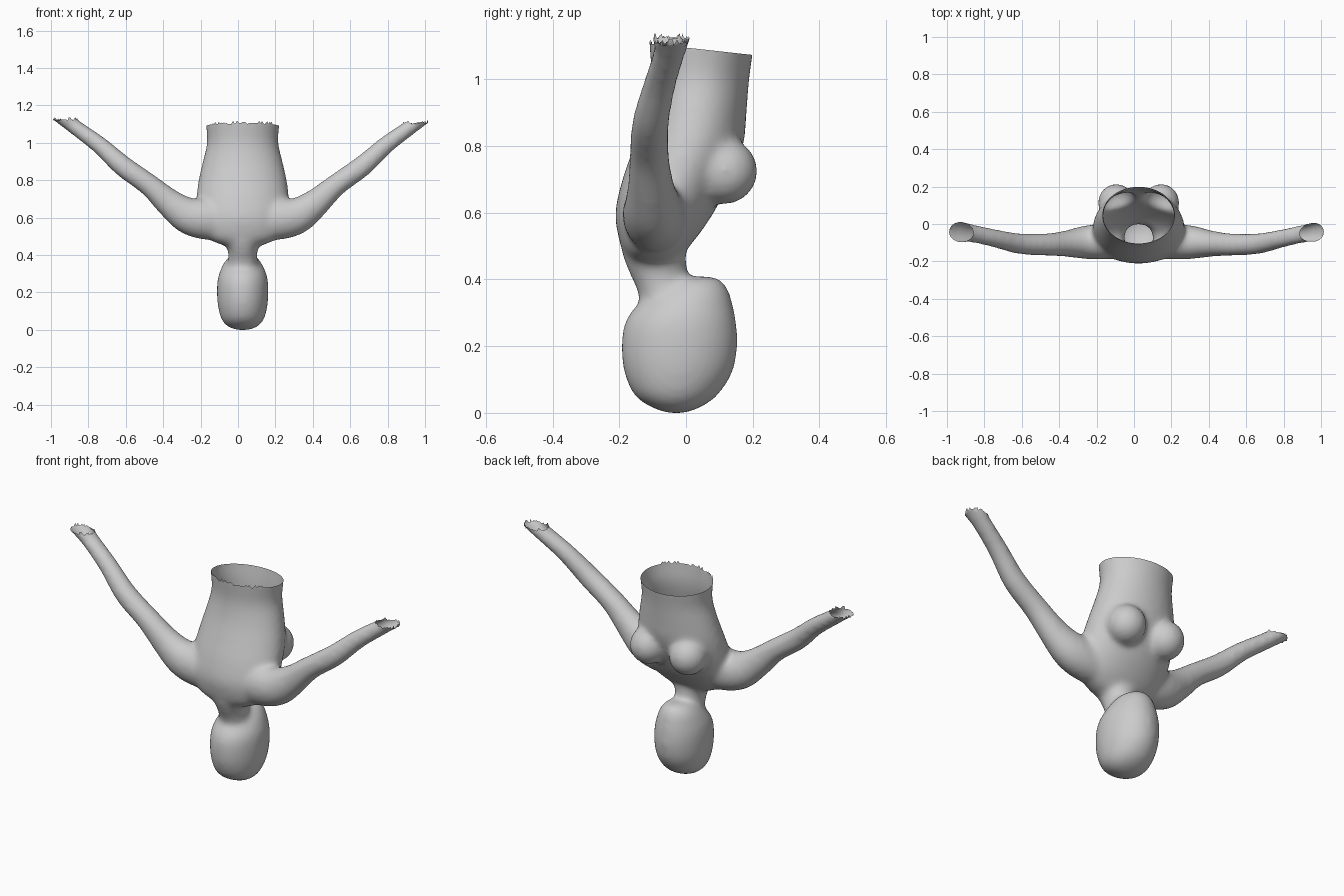
import bpy, bmesh, math, random
from mathutils import Vector, Matrix

if "Cube" in bpy.data.objects:
    bpy.data.objects.remove(bpy.data.objects["Cube"])

random.seed(4)
CX = 0.025          # centre line of the body
bm = bmesh.new()


def spline(keys, steps=5):
    """Catmull-Rom interpolation through tuples of any length."""
    out = []
    for i in range(len(keys) - 1):
        p0, p1 = keys[max(i - 1, 0)], keys[i]
        p2, p3 = keys[i + 1], keys[min(i + 2, len(keys) - 1)]
        for s in range(steps):
            t = s / steps
            out.append([0.5 * (2 * b + (c - a) * t + (2 * a - 5 * b + 4 * c - d) * t * t
                               + (3 * b - a - 3 * c + d) * t ** 3)
                        for a, b, c, d in zip(p0, p1, p2, p3)])
    out.append(list(keys[-1]))
    return out


def loft(rings, n=32):
    """Closed tube from (centre, axis u, axis v) rings."""
    loops = []
    for c, u, v in rings:
        loops.append([bm.verts.new(c + u * math.cos(2 * math.pi * k / n)
                                   + v * math.sin(2 * math.pi * k / n)) for k in range(n)])
    for a, b in zip(loops, loops[1:]):
        for k in range(n):
            bm.faces.new((a[k], a[(k + 1) % n], b[(k + 1) % n], b[k]))
    bm.faces.new(loops[0])
    bm.faces.new(loops[-1])


def upright(keys):
    """Horizontal rings: (z, y back, y front, x radius)."""
    loft([(Vector((CX, (y0 + y1) / 2, z)), Vector((rx, 0, 0)), Vector((0, (y1 - y0) / 2, 0)))
          for z, y0, y1, rx in spline(keys)])


def arm(keys, side):
    """Rings square to the path: (x, y, z, y radius, radius)."""
    pts = spline(keys)
    rings = []
    for i, (x, y, z, ry, r) in enumerate(pts):
        a, b = pts[max(i - 1, 0)], pts[min(i + 1, len(pts) - 1)]
        t = Vector((b[0] - a[0], 0, b[2] - a[2])).normalized()
        rings.append((Vector((CX + side * x, y, z)), Vector((0, ry, 0)),
                      Vector((side * t.z * r, 0, -t.x * r))))
    loft(rings)


# torso, upside down: shoulders low, waist high
upright([(0.445, -0.16, -0.03, 0.09), (0.475, -0.185, -0.01, 0.17), (0.52, -0.202, 0.03, 0.22),
         (0.60, -0.212, 0.085, 0.245), (0.70, -0.19, 0.135, 0.248), (0.80, -0.155, 0.172, 0.236),
         (0.90, -0.122, 0.182, 0.213), (1.00, -0.105, 0.19, 0.191), (1.10, -0.11, 0.203, 0.197),
         (1.25, -0.12, 0.21, 0.205)])
# neck
upright([(0.27, -0.13, 0.02, 0.08), (0.36, -0.145, 0.01, 0.078), (0.42, -0.172, 0.003, 0.08),
         (0.47, -0.19, 0.0, 0.10), (0.53, -0.2, 0.0, 0.13)])
# head with crown at the bottom and chin at the top
upright([(-0.004, -0.05, -0.01, 0.025), (0.012, -0.10, 0.04, 0.075), (0.05, -0.155, 0.095, 0.112),
         (0.12, -0.186, 0.14, 0.132), (0.20, -0.194, 0.155, 0.138), (0.27, -0.183, 0.151, 0.134),
         (0.32, -0.148, 0.141, 0.118), (0.36, -0.10, 0.13, 0.098), (0.39, -0.06, 0.112, 0.072),
         (0.406, -0.02, 0.09, 0.04)])
# arms and breasts
arm_keys = [(0.08, -0.09, 0.585, 0.09, 0.105), (0.20, -0.095, 0.59, 0.095, 0.11),
            (0.295, -0.098, 0.61, 0.088, 0.098), (0.39, -0.105, 0.675, 0.07, 0.077),
            (0.50, -0.11, 0.772, 0.06, 0.06), (0.64, -0.105, 0.873, 0.056, 0.057),
            (0.765, -0.078, 0.985, 0.05, 0.048), (0.89, -0.05, 1.077, 0.05, 0.042),
            (0.95, -0.043, 1.125, 0.058, 0.043), (1.07, -0.04, 1.22, 0.06, 0.045)]
for side in (-1, 1):
    arm(arm_keys, side)
    bmesh.ops.create_uvsphere(bm, u_segments=32, v_segments=20, radius=1, matrix=(
        Matrix.Translation((CX + side * 0.12, 0.115, 0.722)) @ Matrix.Diagonal((0.098, 0.1, 0.1, 1))))

# fuse all parts into one skin
bmesh.ops.recalc_face_normals(bm, faces=bm.faces)
mesh = bpy.data.meshes.new("body")
bm.to_mesh(mesh)
bm.free()
body = bpy.data.objects.new("upside_down_bust", mesh)
bpy.context.collection.objects.link(body)
remesh = body.modifiers.new("fuse", 'REMESH')
remesh.mode = 'VOXEL'
remesh.voxel_size = 0.011
fused = bpy.data.meshes.new_from_object(body.evaluated_get(bpy.context.evaluated_depsgraph_get()))
body.modifiers.clear()

bm = bmesh.new()
bm.from_mesh(fused)
for _ in range(12):
    bmesh.ops.smooth_vert(bm, verts=bm.verts, factor=0.5,
                          use_axis_x=True, use_axis_y=True, use_axis_z=True)


def open_end(x0, x1, point, normal):
    """Cut away everything beyond a plane, within an x range."""
    faces = [f for f in bm.faces if x0 < f.calc_center_median().x < x1]
    geom = set(faces)
    for f in faces:
        geom.update(f.verts)
        geom.update(f.edges)
    bmesh.ops.bisect_plane(bm, geom=list(geom), plane_co=point, plane_no=normal, clear_outer=True)


# open waist and wrists
open_end(-0.4, 0.45, (0, 0, 1.092), (0, 0.11, 1))
open_end(-2, -0.4, (0, 0, 1.122), (0, 0, 1))
open_end(0.45, 2, (0, 0, 1.104), (0, 0, 1))

# torn rims
for v in bm.verts:
    if v.is_boundary and v.co.z > 1 and (v.co.y < -0.04 or abs(v.co.x) > 0.5):
        v.co.z += random.choice((0, 0, -0.006, 0.006, 0.012))

# stand on the ground
low = min(v.co.z for v in bm.verts)
bmesh.ops.translate(bm, verts=bm.verts, vec=(0, 0, -low))
for f in bm.faces:
    f.smooth = True
bm.to_mesh(fused)
bm.free()
body.data = fused
